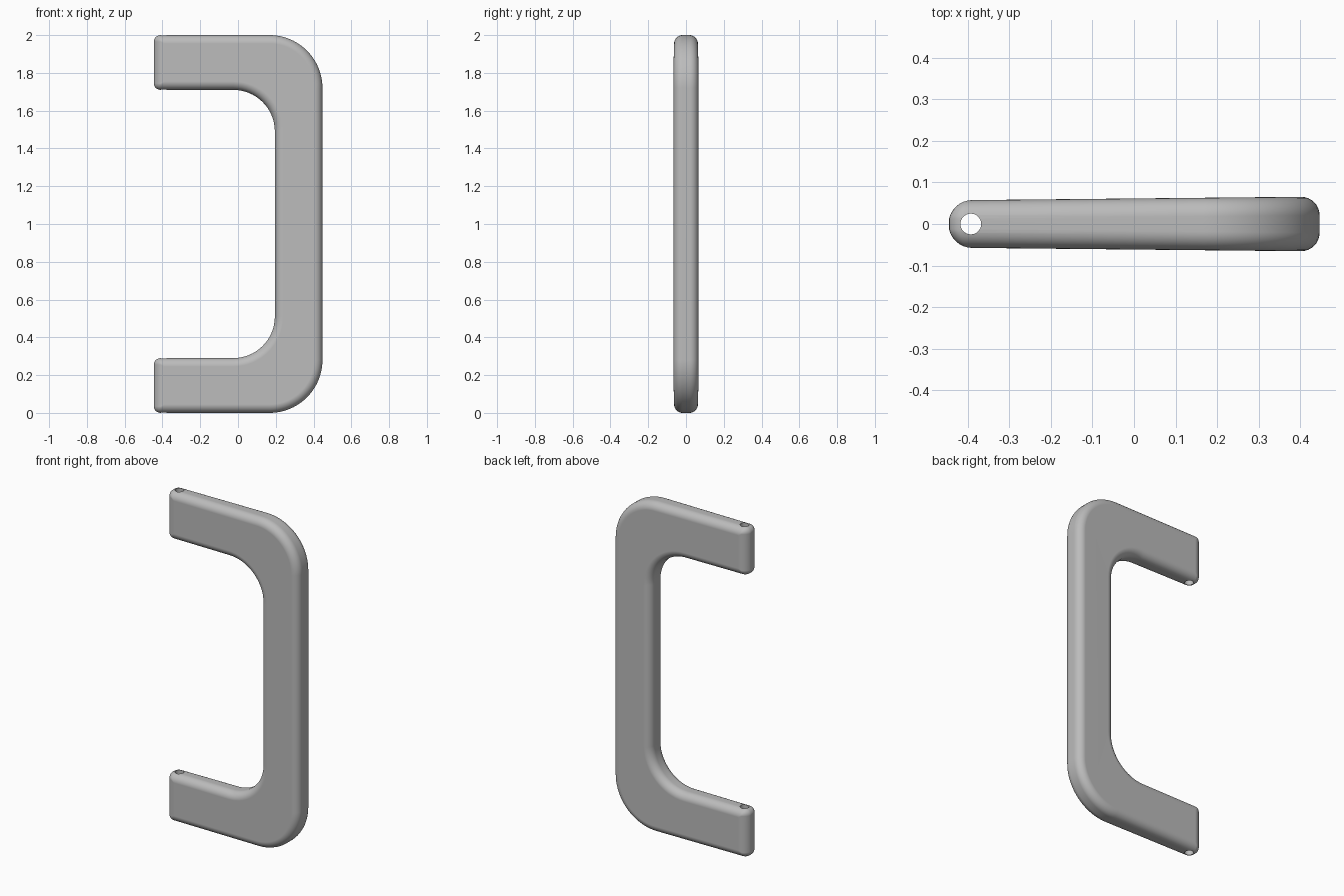
import bpy, bmesh, math

if "Cube" in bpy.data.objects:
    bpy.data.objects.remove(bpy.data.objects["Cube"])

TIP, GRIP = -0.447, 0.447      # free ends of the arms, outer side of the grip
ARM, INNER = 0.29, 0.195       # arm height, inner side of the grip
FILLET, END = 0.045, 0.057     # edge rounding, round nose of the arms
STEPS = 8


def arc(cx, cz, r, start, sweep, n):
    """Points on an arc, angles in degrees."""
    angles = [math.radians(start + sweep * i / n) for i in range(n + 1)]
    return [(cx + r * math.cos(a), cz + r * math.sin(a)) for a in angles]


def outline(inset, end_inset):
    """Closed handle outline; the lower half is mirrored to the upper half."""
    tip = TIP + end_inset
    r = max(0.035 - inset, 0.004)
    lower = arc(tip + r, ARM - inset - r, r, 90, 90, 5)
    lower += arc(tip + r, inset + r, r, 180, 90, 5)
    outer = 0.28 - inset
    lower += arc(GRIP - 0.28, 0.28, outer, 270, 90, 20)
    inner = 0.22 + inset
    bend = arc(INNER - 0.22, ARM + 0.22, inner, 0, -90, 16)
    upper = [(x, 2 - z) for x, z in reversed(lower)]
    upper_bend = [(x, 2 - z) for x, z in reversed(bend)]
    return lower + upper + upper_bend + bend


def half_depth(x):
    """The handle is slightly thicker toward the grip."""
    return 0.057 + 0.009 * (x - TIP) / (GRIP - TIP)


# Handle body: rounded rings from the front face to the back face
bm = bmesh.new()
rings = []
levels = [(-1, i) for i in range(STEPS, -1, -1)] + [(1, i) for i in range(STEPS + 1)]
for side, i in levels:
    t = math.pi / 2 * i / STEPS
    drop = FILLET * (1 - math.sin(t))
    nose = END - math.sqrt(max(END ** 2 - (END - drop) ** 2, 0))
    points = outline(FILLET * (1 - math.cos(t)), nose)
    rings.append([bm.verts.new((x, side * (half_depth(x) - drop), z)) for x, z in points])
for a, b in zip(rings, rings[1:]):
    for i in range(len(a)):
        j = (i + 1) % len(a)
        bm.faces.new((a[i], a[j], b[j], b[i]))
bm.faces.new(rings[0])
bm.faces.new(rings[-1])
bmesh.ops.recalc_face_normals(bm, faces=bm.faces)
mesh = bpy.data.meshes.new("pull_handle")
bm.to_mesh(mesh)
bm.free()
handle = bpy.data.objects.new("pull_handle", mesh)
bpy.context.collection.objects.link(handle)

# Pin hole through both arms
bpy.ops.mesh.primitive_cylinder_add(vertices=32, radius=0.025, depth=3,
                                    location=(-0.393, 0, 1))
cutter = bpy.context.object
cutter.name = "pin_hole_cutter"
cutter.hide_render = True
cut = handle.modifiers.new("pin_hole", 'BOOLEAN')
cut.operation = 'DIFFERENCE'
cut.solver = 'EXACT'
cut.object = cutter
bpy.ops.object.select_all(action='DESELECT')
handle.select_set(True)
bpy.context.view_layer.objects.active = handle
bpy.ops.object.modifier_apply(modifier=cut.name)
bpy.data.objects.remove(cutter)

# Smooth rounded edges with flat front and back
bpy.ops.object.shade_smooth_by_angle(angle=math.radians(35))
flat = handle.modifiers.new("flat_faces", 'WEIGHTED_NORMAL')
flat.keep_sharp = True

# Plain grey
grey = bpy.data.materials.new("plain_grey")
grey.use_nodes = True
colour = (0.5, 0.5, 0.5, 1)
grey.diffuse_color = colour
grey.node_tree.nodes["Principled BSDF"].inputs["Base Color"].default_value = colour
mesh.materials.clear()
mesh.materials.append(grey)
